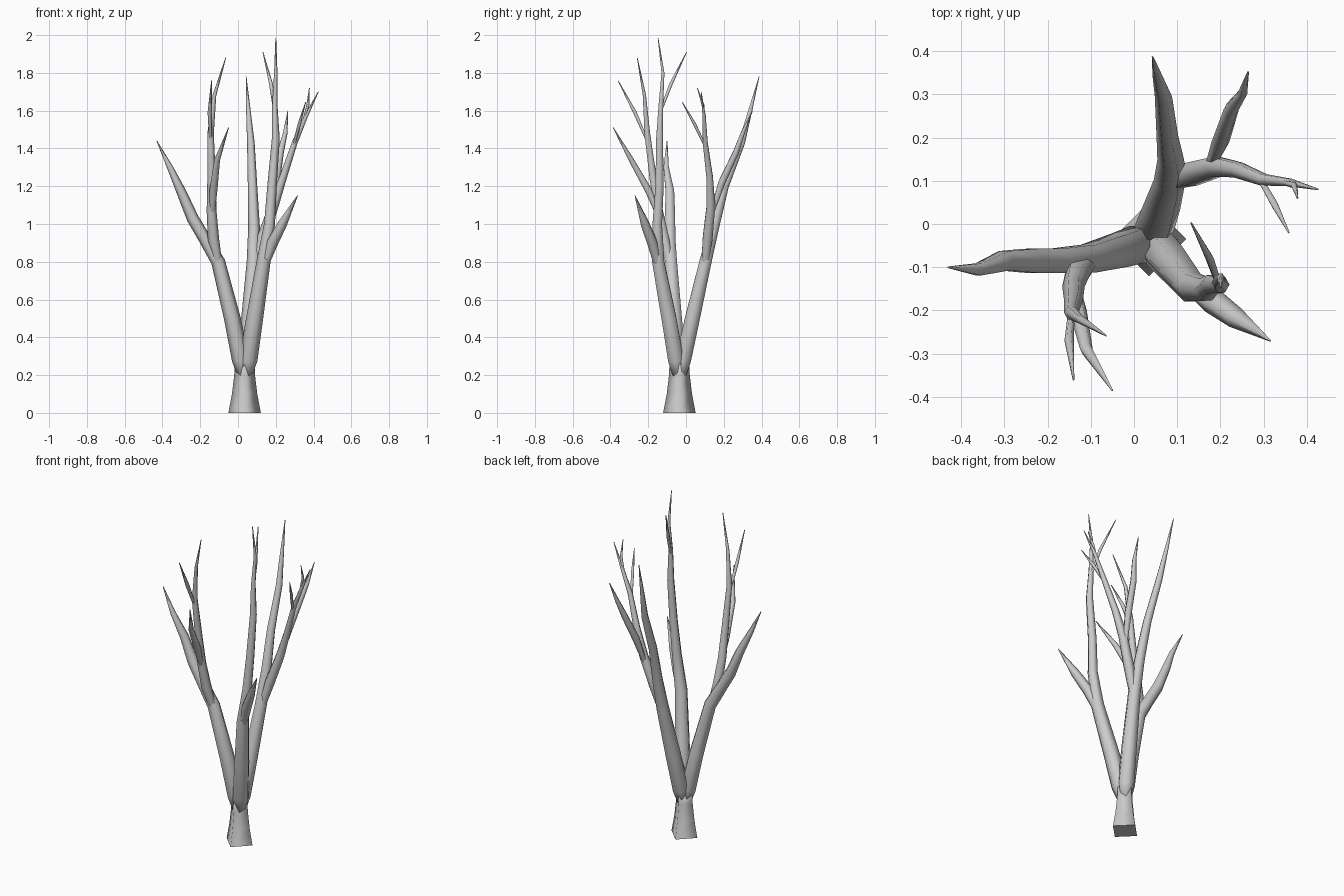
import bpy, bmesh, math
from mathutils import Vector

TIP = 0.002


def limb(name, pts, sides=6, start=0.55, angle=80):
    """Sweep a tapering tube through points (x, y, z, radius); the buried start is narrowed."""
    bm = bmesh.new()
    ps = [Vector(p[:3]) for p in pts]
    rings = []
    for i, p in enumerate(ps):
        t = (ps[min(i + 1, len(ps) - 1)] - ps[max(i - 1, 0)]).normalized()
        u = Vector((0, 1, 0)).cross(t).normalized()
        v = t.cross(u)
        r = pts[i][3] * (start if i == 0 else 1)
        ring = []
        for k in range(sides):
            a = 2 * math.pi * k / sides
            ring.append(bm.verts.new(p + r * (u * math.cos(a) + v * math.sin(a))))
        rings.append(ring)
    for r0, r1 in zip(rings, rings[1:]):
        for k in range(sides):
            j = (k + 1) % sides
            bm.faces.new((r0[k], r0[j], r1[j], r1[k]))
    bm.faces.new(rings[0][::-1])
    bm.faces.new(rings[-1])
    me = bpy.data.meshes.new(name)
    bm.to_mesh(me)
    bm.free()
    ob = bpy.data.objects.new(name, me)
    bpy.context.collection.objects.link(ob)
    bpy.ops.object.select_all(action='DESELECT')
    ob.select_set(True)
    bpy.context.view_layer.objects.active = ob
    bpy.ops.object.shade_smooth_by_angle(angle=math.radians(angle))


# Flared four-sided trunk, corners facing along x and y
limb("trunk", [(.035, -.035, 0, .086), (.035, -.035, .1, .067),
               (.035, -.035, .2, .055), (.035, -.035, .28, .052)], 4, 1, 93)

# Left limb and its branches
limb("left_limb", [(.03, -.04, .18, .047), (.015, -.045, .28, .047), (-.03, -.06, .5, .044),
                   (-.105, -.08, .8, .037),
                   (-.175, -.085, .92, .033), (-.24, -.085, 1.03, .032), (-.3, -.085, 1.17, .026),
                   (-.36, -.105, 1.3, .016), (-.43, -.1, 1.44, TIP)])
limb("left_front_branch", [(-.095, -.078, .74, .034), (-.13, -.115, .92, .03), (-.14, -.145, 1.07, .026),
                           (-.14, -.175, 1.25, .022), (-.145, -.205, 1.48, .017),
                           (-.125, -.22, 1.68, .01), (-.065, -.258, 1.88, TIP)])
limb("left_front_low_twig", [(-.138, -.14, 1.03, .022), (-.13, -.2, 1.18, .021),
                             (-.11, -.29, 1.34, .015), (-.05, -.385, 1.51, TIP)])
limb("left_front_high_twig", [(-.145, -.205, 1.44, .014), (-.15, -.27, 1.59, .011),
                              (-.14, -.36, 1.76, TIP)])

# Front right limb and its branches
limb("right_limb", [(.04, -.04, .18, .047), (.055, -.053, .28, .048), (.088, -.09, .5, .045),
                    (.135, -.147, .8, .037),
                    (.167, -.152, 1.0, .029), (.18, -.14, 1.2, .025), (.2, -.14, 1.45, .021),
                    (.195, -.133, 1.63, .014), (.2, -.122, 1.8, .009), (.2, -.148, 1.985, TIP)])
limb("right_low_branch", [(.13, -.143, .75, .033), (.182, -.178, .9, .03),
                          (.235, -.217, 1.0, .025), (.315, -.27, 1.15, TIP)])
limb("right_high_twig", [(.195, -.137, 1.59, .014), (.175, -.08, 1.74, .01), (.132, .003, 1.91, TIP)])

# Back limb and its branches
limb("back_limb", [(.04, -.03, .18, .047), (.045, -.015, .28, .048), (.062, .034, .5, .045),
                   (.083, .103, .8, .037),
                   (.085, .148, .98, .031), (.077, .205, 1.2, .025), (.068, .295, 1.43, .02),
                   (.055, .34, 1.6, .012), (.043, .387, 1.78, TIP)])
limb("back_right_branch", [(.078, .095, .74, .034), (.132, .115, .93, .03), (.19, .132, 1.1, .026),
                           (.24, .125, 1.25, .02), (.3, .102, 1.43, .015),
                           (.36, .096, 1.57, .01), (.425, .08, 1.7, TIP)])
limb("back_right_side_branch", [(.175, .13, 1.04, .022), (.2, .19, 1.22, .021),
                                (.225, .265, 1.38, .018), (.25, .3, 1.48, .012),
                                (.264, .352, 1.6, TIP)])
limb("back_right_front_twig", [(.29, .107, 1.4, .013), (.325, .045, 1.53, .009), (.358, -.02, 1.645, TIP)])
limb("back_right_upper_twig", [(.34, .098, 1.52, .01), (.37, .09, 1.63, .008), (.378, .06, 1.72, TIP)])
